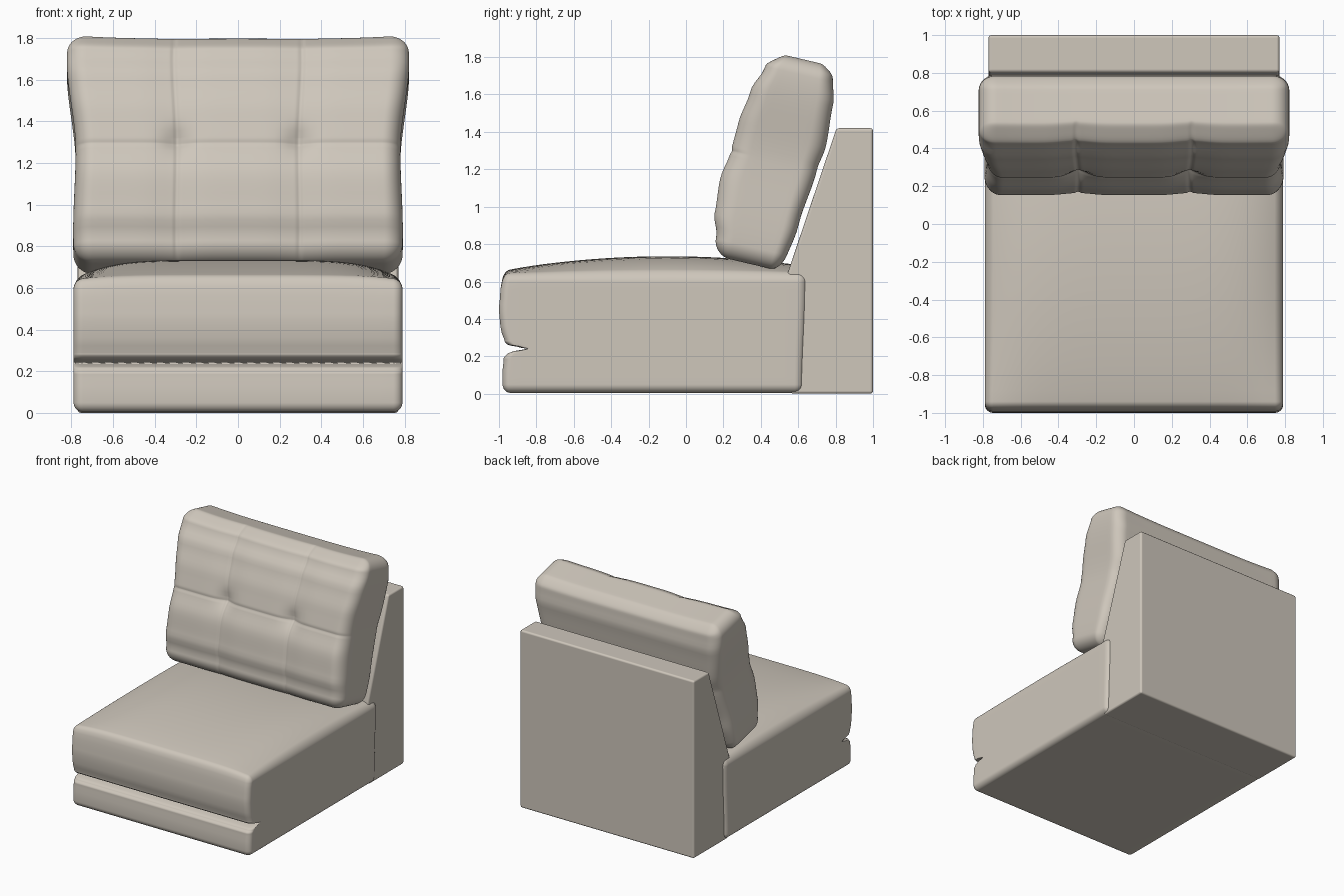
import bpy
import bmesh
import math
from mathutils import Vector

if "Cube" in bpy.data.objects:
    bpy.data.objects.remove(bpy.data.objects["Cube"], do_unlink=True)

fabric = bpy.data.materials.new("beige fabric")
fabric.use_nodes = True
fabric.diffuse_color = (0.62, 0.57, 0.50, 1)
fabric.node_tree.nodes["Principled BSDF"].inputs["Base Color"].default_value = (0.62, 0.57, 0.50, 1)


def add_object(name, bm):
    bmesh.ops.recalc_face_normals(bm, faces=bm.faces)
    mesh = bpy.data.meshes.new(name)
    bm.to_mesh(mesh)
    bm.free()
    mesh.materials.append(fabric)
    mesh.shade_smooth()
    obj = bpy.data.objects.new(name, mesh)
    bpy.context.collection.objects.link(obj)
    return obj


def eased(table, v):
    """Smooth interpolation in a short list of (position, value) pairs."""
    if v <= table[0][0]:
        return table[0][1]
    for (a, p), (b, q) in zip(table, table[1:]):
        if v <= b:
            s = (v - a) / (b - a)
            return p + (q - p) * s * s * (3 - 2 * s)
    return table[-1][1]


def bump(v, width):
    return math.exp(-(v / width) ** 2)


def stations(lo, hi, r, n, extra=()):
    """Grid lines along one axis, dense on the rounded edges."""
    edge = [r * (1 - math.tan(k * math.pi / 24)) for k in range(7)]
    inner = [lo + r + (hi - lo - 2 * r) * k / n for k in range(n + 1)]
    every = [lo + e for e in edge] + [hi - e for e in edge] + inner + list(extra)
    return sorted({round(v, 4) for v in every})


def rounded_block(name, axes, r, shape):
    """Rounded box on a grid of stations, then reshaped by a function."""
    bm = bmesh.new()
    verts = {}

    def vert(key):
        if key not in verts:
            p = Vector([axes[i][key[i]] for i in range(3)])
            core = Vector([min(max(p[i], axes[i][0] + r), axes[i][-1] - r) for i in range(3)])
            verts[key] = bm.verts.new(shape(*(core + (p - core).normalized() * r)))
        return verts[key]

    for axis in range(3):
        u, v = (axis + 1) % 3, (axis + 2) % 3
        for side in (0, len(axes[axis]) - 1):
            for i in range(len(axes[u]) - 1):
                for j in range(len(axes[v]) - 1):
                    corners = []
                    for di, dj in ((0, 0), (1, 0), (1, 1), (0, 1)):
                        key = [side] * 3
                        key[u], key[v] = i + di, j + dj
                        corners.append(vert(tuple(key)))
                    bm.faces.new(corners)
    return add_object(name, bm)


# Seat: plinth and cushion in one body, with a slot across the front
FRONT = [(0, .02), (.1, .018), (.19, .025), (.215, .045), (.228, .08), (.24, .15),
         (.25, .1), (.262, .045), (.28, .03), (.35, .008), (.45, 0), (.55, .008), (.62, .02)]


def seat_shape(x, y, z):
    top = eased([(.5, 0), (.64, 1)], z)
    crown = 0.025 + 0.07 * (1 - ((y + 0.1) / 0.85) ** 2)
    across = max(0, 1 - abs(x / 0.79) ** 5)
    if y < -0.8:
        y += (-0.8 - y) / 0.2 * eased(FRONT, z)
    if y > 0.5:
        y += 0.02 * (y - 0.5) / 0.13 * eased([(0, 0), (.6, 1)], z)
    return x, y, z + top * max(0, crown) * across


slot = [0.18 + 0.006 * k for k in range(19)]
rounded_block("seat", [stations(-.79, .79, .045, 24), stations(-1, .625, .045, 24),
                       stations(.005, .64, .045, 14, slot)], .045, seat_shape)

# Back frame: sloped side profile with small rounded edges
bm = bmesh.new()
profile = [(0.56, 0), (1, 0), (1, 1.42), (0.805, 1.42), (0.535, 0.62)]
face = bm.faces.new([bm.verts.new((-0.77, y, z)) for y, z in profile])
grown = bmesh.ops.extrude_face_region(bm, geom=[face])
bmesh.ops.translate(bm, vec=(1.54, 0, 0),
                    verts=[g for g in grown["geom"] if isinstance(g, bmesh.types.BMVert)])
frame = add_object("back_frame", bm)
bevel = frame.modifiers.new("soft_edges", "BEVEL")
bevel.width, bevel.segments, bevel.harden_normals = 0.015, 3, True

# Back cushion: leaning, tufted pillow
FACE = [(0, 1), (.1, 1.03), (.22, 1.2), (.41, 1.26), (.56, 1.16), (.72, 1.14),
        (.9, 1.03), (1.05, .82), (1.136, .6)]
REAR = [(0, .7), (.26, .85), (.57, .98), (.7, 1.06), (.935, 1), (1.077, .86), (1.136, .75)]
WIDTH = [(0, .985), (.15, .99), (.55, .975), (1.0, 1.028), (1.136, 1.02)]


def pillow_shape(x, t, a):
    """x across, t from rear (-) to face (+), a up the cushion."""
    out = t * eased(FACE if t > 0 else REAR, a)
    if t > 0:
        seam = abs(x) - 0.3
        line = 0.012 * bump(seam, 0.10) + 0.008 * bump(seam, 0.012)
        line += 0.005 * bump(a - 0.565, 0.012) + 0.03 * bump(seam, 0.06) * bump(a - 0.58, 0.06)
        out -= line * t / 0.22
    up = a - (0.018 * (1 - (x / 0.8) ** 4) * max(0, a - 0.9) / 0.236)
    return (x * eased(WIDTH, a), 0.36 + 0.228 * up - 0.974 * out,
            0.69 + 0.974 * up + 0.228 * out)


tufts = [s * (0.3 + 0.008 * k) for s in (-1, 1) for k in range(-4, 5)]
crease = [0.565 + 0.008 * k for k in range(-4, 5)]
rounded_block("back_cushion", [stations(-.8, .8, .09, 40, tufts), stations(-.22, .22, .09, 8),
                               stations(0, 1.136, .09, 30, crease)], .09, pillow_shape)
